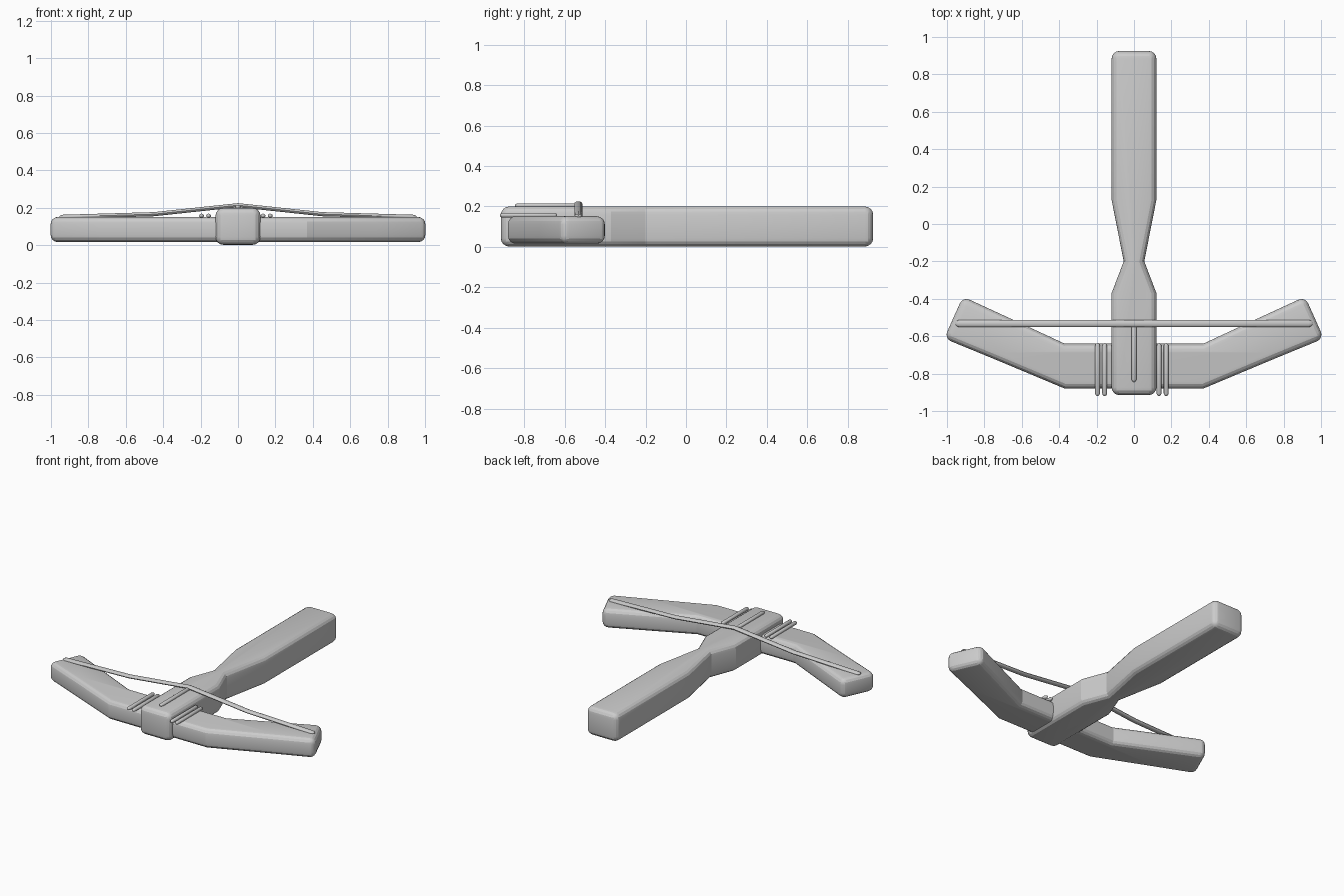
import bpy, bmesh
from math import cos, sin, pi, radians

if "Cube" in bpy.data.objects:
    bpy.data.objects.remove(bpy.data.objects["Cube"])


def finish(name, bm):
    bmesh.ops.recalc_face_normals(bm, faces=bm.faces)
    me = bpy.data.meshes.new(name)
    bm.to_mesh(me)
    bm.free()
    ob = bpy.data.objects.new(name, me)
    bpy.context.collection.objects.link(ob)
    bpy.ops.object.select_all(action='DESELECT')
    ob.select_set(True)
    bpy.context.view_layer.objects.active = ob
    return ob


def slab(name, half, z0, z1, bevel):
    """Extrude an outline mirrored across x, then round its edges."""
    outline = half + [(-x, y) for x, y in reversed(half)]
    bm = bmesh.new()
    n = len(outline)
    lo = [bm.verts.new((x, y, z0)) for x, y in outline]
    hi = [bm.verts.new((x, y, z1)) for x, y in outline]
    # quad strips across the mirror plane for the caps
    for ring in (lo, hi):
        bm.faces.new(ring)
    for i in range(n):
        j = (i + 1) % n
        bm.faces.new((lo[i], lo[j], hi[j], hi[i]))
    ob = finish(name, bm)
    mod = ob.modifiers.new("round", 'BEVEL')
    mod.width = bevel
    mod.segments = 4
    mod.limit_method = 'ANGLE'
    mod.angle_limit = radians(40)
    bpy.ops.object.modifier_apply(modifier=mod.name)
    bpy.ops.object.shade_smooth_by_angle(angle=radians(20))
    return ob


def cord(name, path, w, h, axis, sides=12):
    """Elliptical cord along x or y with rounded ends."""
    k = 0 if axis == 'x' else 1
    first, last = path[0], path[-1]
    rings = []
    for t in (0, 0.3, 1):
        p = list(first)
        p[k] += w * t
        rings.append((p, 0.25 + 0.75 * t ** 0.5))
    rings += [(list(p), 1) for p in path[1:-1]]
    for t in (1, 0.3, 0):
        p = list(last)
        p[k] -= w * t
        rings.append((p, 0.25 + 0.75 * t ** 0.5))
    bm = bmesh.new()
    loops = []
    for (x, y, z), s in rings:
        loop = []
        for i in range(sides):
            a = 2 * pi * i / sides
            u, v = w * s * cos(a), h * s * sin(a)
            co = (x, y + u, z + v) if axis == 'x' else (x + u, y, z + v)
            loop.append(bm.verts.new(co))
        loops.append(loop)
    for a, b in zip(loops, loops[1:]):
        for i in range(sides):
            j = (i + 1) % sides
            bm.faces.new((a[i], a[j], b[j], b[i]))
    bm.faces.new(loops[0])
    bm.faces.new(loops[-1])
    finish(name, bm)
    bpy.ops.object.shade_smooth_by_angle(angle=radians(50))


# Stock with a narrow waist
slab("stock", [(0.12, -0.915), (0.12, -0.37), (0.055, -0.2), (0.12, 0.13), (0.12, 0.925)],
     0.002, 0.2, 0.042)

# Swept bow limbs
slab("bow", [(0.37, -0.88), (0.74, -0.725), (1.015, -0.612), (0.915, -0.388), (0.37, -0.64)],
     0.016, 0.152, 0.04)

# Bowstring rising over the stock
cord("bowstring", [(-0.955, -0.532, 0.152), (-0.45, -0.532, 0.166), (0, -0.532, 0.214),
                   (0.45, -0.532, 0.166), (0.955, -0.532, 0.152)], 0.02, 0.011, 'x')

# Bolt lying on the stock
cord("bolt", [(0, -0.845, 0.205), (0, -0.53, 0.205)], 0.014, 0.011, 'y')

# Lashing cords beside the stock
for i, x in enumerate((-0.195, -0.157, 0.134, 0.172)):
    cord(f"lashing_{i + 1}", [(x, -0.92, 0.157), (x, -0.637, 0.157)], 0.013, 0.012, 'y')
